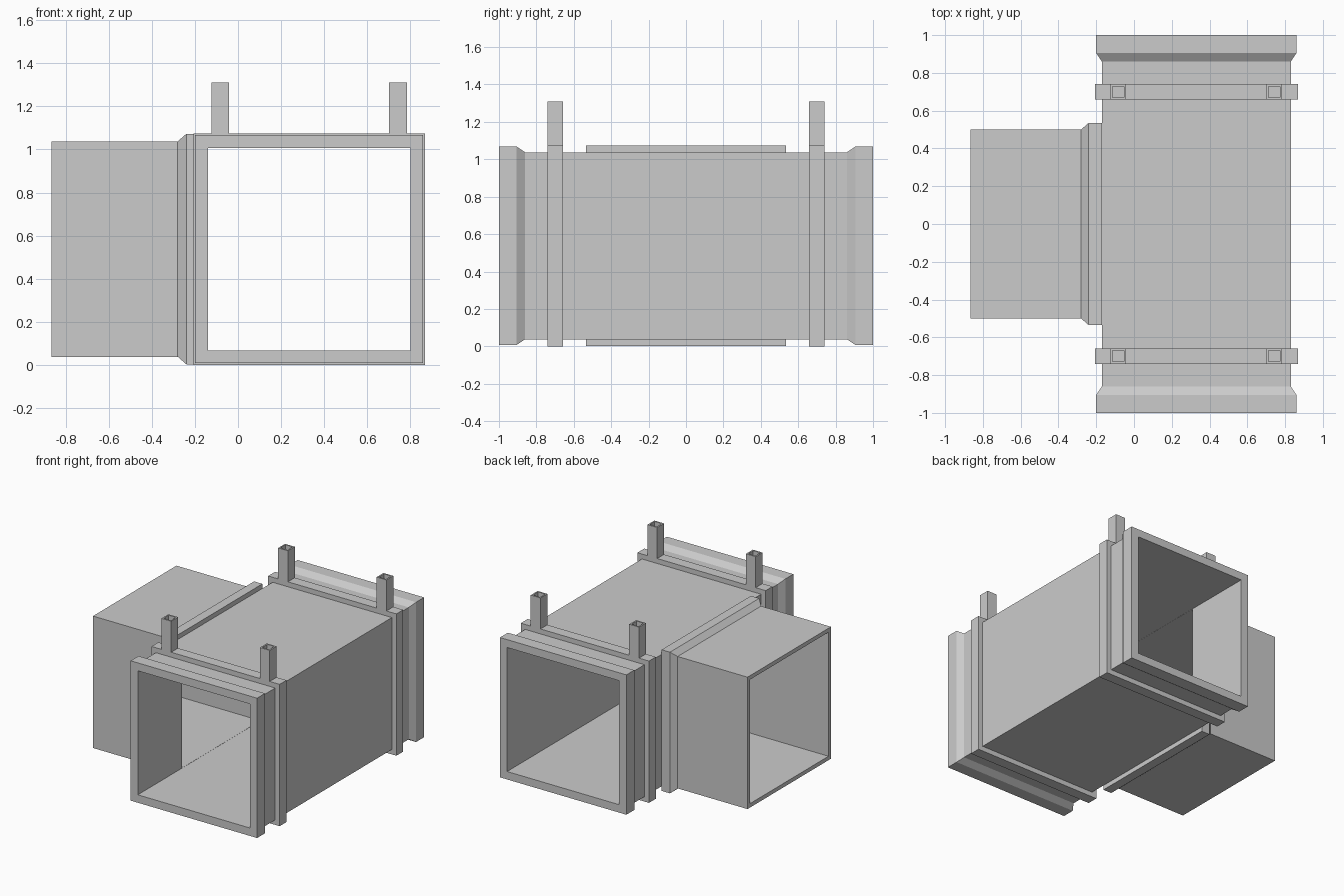
import bpy, bmesh
from mathutils import Vector

if "Cube" in bpy.data.objects:
    bpy.data.objects.remove(bpy.data.objects["Cube"])

steel = bpy.data.materials.new("plain grey metal")
steel.use_nodes = True
GREY = (0.6, 0.6, 0.6, 1)
steel.diffuse_color = GREY
steel.node_tree.nodes["Principled BSDF"].inputs["Base Color"].default_value = GREY

CX, CZ = 0.33, 0.5375       # axis of the main duct
OUTER, INNER = 0.5, 0.47    # half widths of the sheet walls
SQUARE = ((-1, -1), (1, -1), (1, 1), (-1, 1))


def square_tube(name, axis, centre, profile):
    """Sweep a closed (position, half width) profile around a square section."""
    other = [i for i in range(3) if i != axis]
    bm = bmesh.new()
    rings = []
    for pos, half in profile:
        ring = []
        for signs in SQUARE:
            p = Vector(centre)
            p[axis] += pos
            for i, s in zip(other, signs):
                p[i] += s * half
            ring.append(bm.verts.new(p))
        rings.append(ring)
    for k, ring in enumerate(rings):
        nxt = rings[(k + 1) % len(rings)]
        for j in range(4):
            m = (j + 1) % 4
            bm.faces.new((ring[j], ring[m], nxt[m], nxt[j]))
    bmesh.ops.recalc_face_normals(bm, faces=bm.faces)
    mesh = bpy.data.meshes.new(name)
    bm.to_mesh(mesh)
    bm.free()
    mesh.materials.append(steel)
    obj = bpy.data.objects.new(name, mesh)
    bpy.context.scene.collection.objects.link(obj)
    return obj


def straight(start, end, outer, inner):
    return [(start, outer), (end, outer), (end, inner), (start, inner)]


# Main duct with flared rims at both ends
half_profile = [(-1, 0.53), (-0.905, 0.53), (-0.86, OUTER)]
outside = half_profile + [(-y, h) for y, h in reversed(half_profile)]
main = square_tube("main_duct", 1, (CX, 0, CZ),
                   outside + [(1, INNER), (-1, INNER)])

# Opening in the main duct wall for the branch
bpy.ops.mesh.primitive_cube_add(size=1, location=(-0.16, 0, CZ))
cutter = bpy.context.object
cutter.name = "branch_opening_cutter"
cutter.scale = (0.2, 2 * INNER - 0.002, 2 * INNER - 0.002)
cutter.data.materials.append(steel)
cutter.hide_render = True
cut = main.modifiers.new("branch opening", "BOOLEAN")
cut.operation = "DIFFERENCE"
cut.solver = "EXACT"
cut.object = cutter
bpy.context.view_layer.objects.active = main
bpy.ops.object.modifier_apply(modifier=cut.name)
bpy.data.objects.remove(cutter)

# Side branch and its chamfered collar
square_tube("branch_duct", 0, (0, 0, CZ), straight(-0.866, -0.17, OUTER, INNER))
square_tube("branch_collar", 0, (0, 0, CZ),
            [(-0.28, OUTER), (-0.24, 0.535), (-0.17, 0.535), (-0.17, OUTER)])

# Hanger straps, each carrying two hollow posts
for end, side in (("front", -1), ("back", 1)):
    y = side * 0.699
    square_tube(end + "_strap", 1, (CX, y, CZ),
                straight(-0.041, 0.041, 0.5375, OUTER))
    for label, s in (("right", -1), ("left", 1)):
        square_tube(f"{end}_{label}_post", 2, (CX + s * 0.413, y, 0),
                    straight(1.07, 1.31, 0.041, 0.03))
